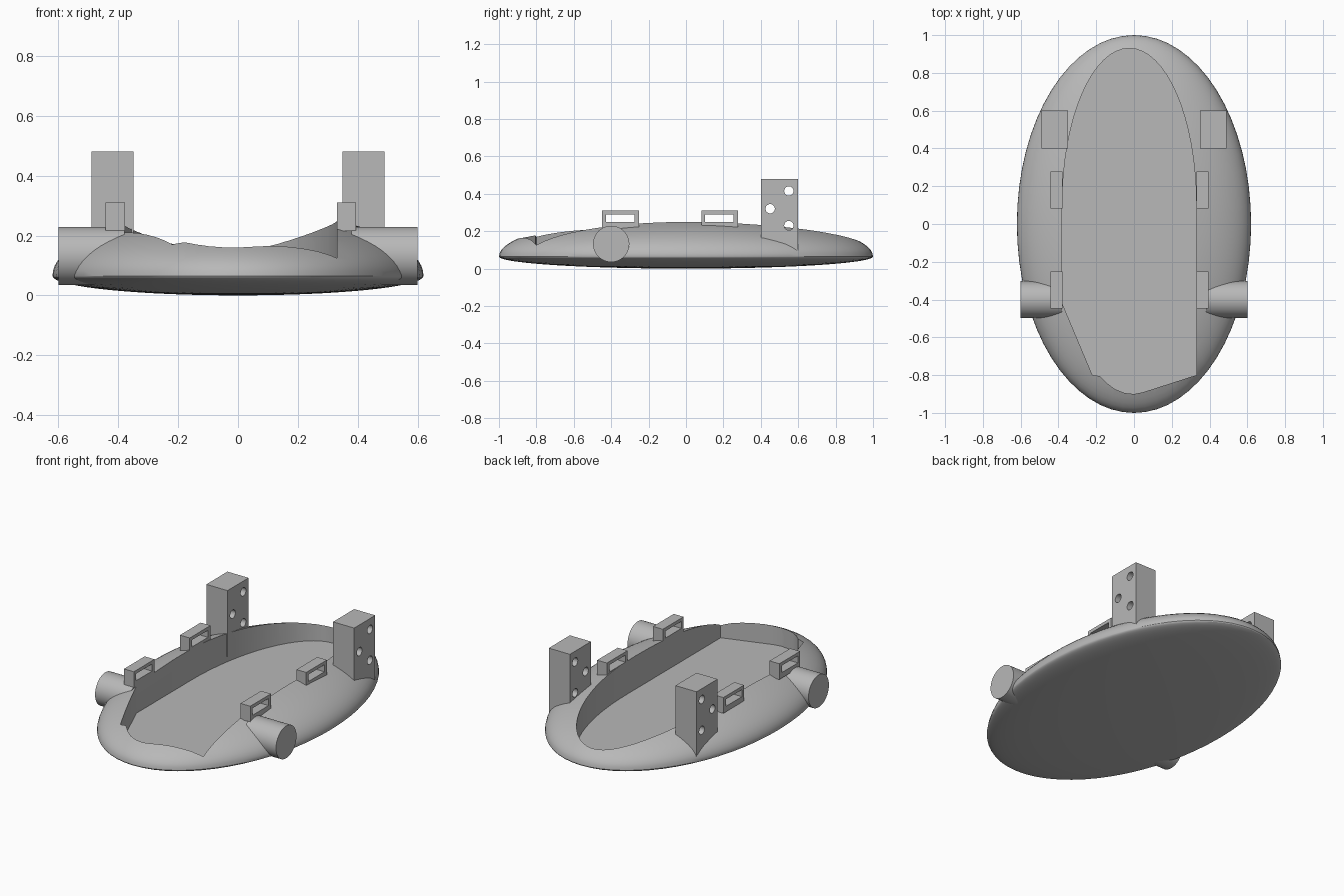
import bpy, bmesh, math
from mathutils import Matrix, Vector

if "Cube" in bpy.data.objects:
    bpy.data.objects.remove(bpy.data.objects["Cube"], do_unlink=True)

grey = bpy.data.materials.new("plain grey")
grey.use_nodes = True
colour = (0.48, 0.48, 0.48, 1)
grey.diffuse_color = colour
grey.node_tree.nodes["Principled BSDF"].inputs["Base Color"].default_value = colour


def make(name, bm):
    bmesh.ops.recalc_face_normals(bm, faces=bm.faces)
    mesh = bpy.data.meshes.new(name)
    bm.to_mesh(mesh)
    bm.free()
    mesh.materials.append(grey)
    ob = bpy.data.objects.new(name, mesh)
    bpy.context.collection.objects.link(ob)
    return ob


def box(name, low, high):
    low, high = Vector(low), Vector(high)
    bm = bmesh.new()
    bmesh.ops.create_cube(bm, size=1)
    bmesh.ops.scale(bm, vec=high - low, verts=bm.verts)
    bmesh.ops.translate(bm, vec=(low + high) / 2, verts=bm.verts)
    return make(name, bm)


def rod(name, centre, radius, length, sides):
    # cylinder lying along x
    bm = bmesh.new()
    bmesh.ops.create_cone(bm, cap_ends=True, segments=sides, radius1=radius,
                          radius2=radius, depth=length)
    bmesh.ops.transform(bm, verts=bm.verts, matrix=Matrix.Translation(centre)
                        @ Matrix.Rotation(math.pi / 2, 4, 'Y'))
    return make(name, bm)


def activate(ob):
    bpy.ops.object.select_all(action='DESELECT')
    ob.select_set(True)
    bpy.context.view_layer.objects.active = ob


def cut(ob, cutter):
    mod = ob.modifiers.new("cut", 'BOOLEAN')
    mod.operation, mod.solver, mod.object = 'DIFFERENCE', 'EXACT', cutter
    cutter.hide_render = True
    activate(ob)
    bpy.ops.object.modifier_apply(modifier=mod.name)
    bpy.data.objects.remove(cutter, do_unlink=True)


def smooth(ob):
    activate(ob)
    bpy.ops.object.shade_smooth_by_angle(angle=math.radians(30))


# Hull: oval shell, domed above and shallow below the rim
RIM = 0.065
bm = bmesh.new()
bmesh.ops.create_uvsphere(bm, u_segments=64, v_segments=40, radius=1)
for v in bm.verts:
    v.co.x *= 0.62
    v.co.z = RIM + v.co.z * (0.218 if v.co.z > 0 else RIM)
hull = make("hull", bm)

# Pocket: rounded at the back, angled at the front
outline = [(-0.38, -0.42), (-0.22, -0.8), (-0.18, -0.805), (-0.14, -0.845),
           (-0.1, -0.875), (-0.05, -0.895), (0, -0.9), (0.05, -0.89), (0.33, -0.8)]
for i in range(33):
    a = math.pi * i / 32
    outline.append((-0.025 + 0.355 * math.cos(a), 0.1 + 0.83 * math.sin(a)))
bm = bmesh.new()
base = bm.faces.new([bm.verts.new((x, y, 0.05)) for x, y in outline])
top = bmesh.ops.extrude_face_region(bm, geom=[base])["geom"]
bmesh.ops.translate(bm, vec=(0, 0, 0.5),
                    verts=[g for g in top if isinstance(g, bmesh.types.BMVert)])
cut(hull, make("pocket_cutter", bm))
smooth(hull)

for side, s in (("left", 1), ("right", -1)):
    # Side pegs
    smooth(rod(side + "_peg", (s * 0.49, -0.4, 0.132), 0.097, 0.22, 48))

    # Back posts with three cross holes
    post = box(side + "_post", (s * 0.42 - 0.07, 0.4, 0.085), (s * 0.42 + 0.07, 0.6, 0.48))
    for y, z in ((0.55, 0.415), (0.45, 0.32), (0.55, 0.23)):
        cut(post, rod("hole_cutter", (s * 0.42, y, z), 0.025, 0.4, 24))
    smooth(post)

    # Strap loops on the pocket edge
    x = 0.3625 if s > 0 else -0.41
    for place, y in (("front", -0.35), ("back", 0.18)):
        loop = box(f"{side}_{place}_loop", (x - 0.0325, y - 0.098, 0.215),
                   (x + 0.0325, y + 0.098, 0.31))
        cut(loop, box("window_cutter", (x - 0.1, y - 0.078, 0.248),
                      (x + 0.1, y + 0.075, 0.29)))
